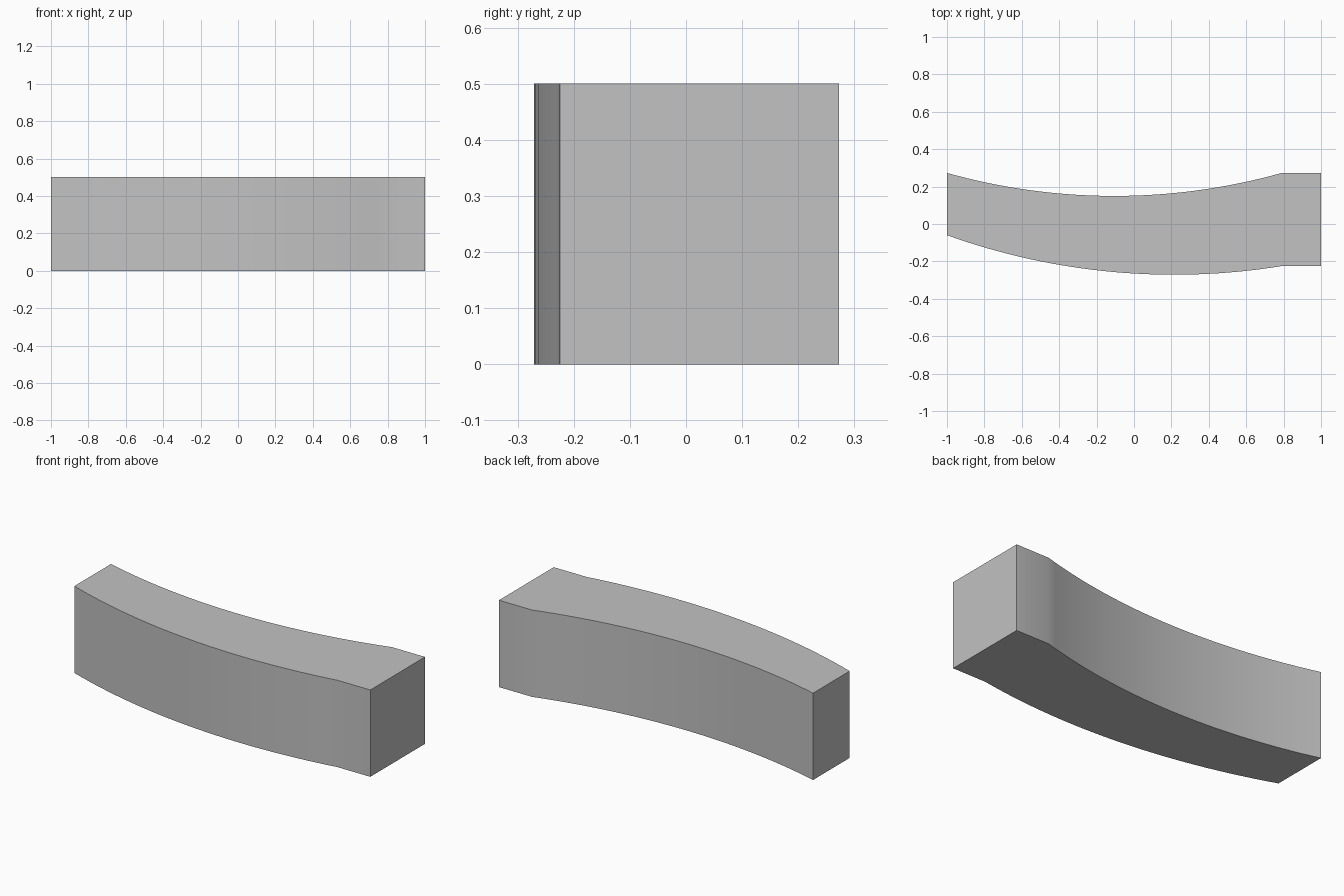
import bpy, bmesh
from math import asin, sin, cos
from mathutils import Vector

HEIGHT = 0.5
SEGMENTS = 32

cube = bpy.data.objects.get("Cube")
if cube:
    bpy.data.objects.remove(cube, do_unlink=True)


def arc(start, end, sag):
    """Points of a circular arc that bulges towards -y by sag."""
    a, b = Vector(start), Vector(end)
    half = (b - a).length / 2
    radius = (half * half + sag * sag) / (2 * sag)
    along = (b - a).normalized()
    up = Vector((-along.y, along.x))
    centre = (a + b) / 2 + up * (radius - sag)
    sweep = asin(half / radius)
    angles = [sweep * (2 * i / SEGMENTS - 1) for i in range(SEGMENTS + 1)]
    return [centre + along * radius * sin(t) - up * radius * cos(t) for t in angles]


# Plan outline: convex front, square end block, concave back
front = arc((-1, -0.06), (0.79, -0.225), 0.114)
back = arc((-1, 0.273), (0.79, 0.273), 0.123)
outline = front + [Vector((1, -0.225)), Vector((1, 0.273))] + back[::-1]

# Extrude the outline upwards
bm = bmesh.new()
base = bm.faces.new([bm.verts.new((p.x, p.y, 0)) for p in outline])
top = bmesh.ops.extrude_face_region(bm, geom=[base], use_keep_orig=True)
moved = [v for v in top["geom"] if isinstance(v, bmesh.types.BMVert)]
bmesh.ops.translate(bm, verts=moved, vec=(0, 0, HEIGHT))
bmesh.ops.recalc_face_normals(bm, faces=bm.faces)
mesh = bpy.data.meshes.new("curved_block")
bm.to_mesh(mesh)
bm.free()

block = bpy.data.objects.new("curved_block", mesh)
bpy.context.collection.objects.link(block)

# Plain grey material
grey = bpy.data.materials.new("light_grey")
grey.use_nodes = True
colour = (0.54, 0.54, 0.54, 1)
grey.diffuse_color = colour
grey.node_tree.nodes["Principled BSDF"].inputs["Base Color"].default_value = colour
mesh.materials.append(grey)

# Smooth curved sides, sharp corners
bpy.context.view_layer.objects.active = block
block.select_set(True)
bpy.ops.object.shade_smooth_by_angle(angle=0.5)
